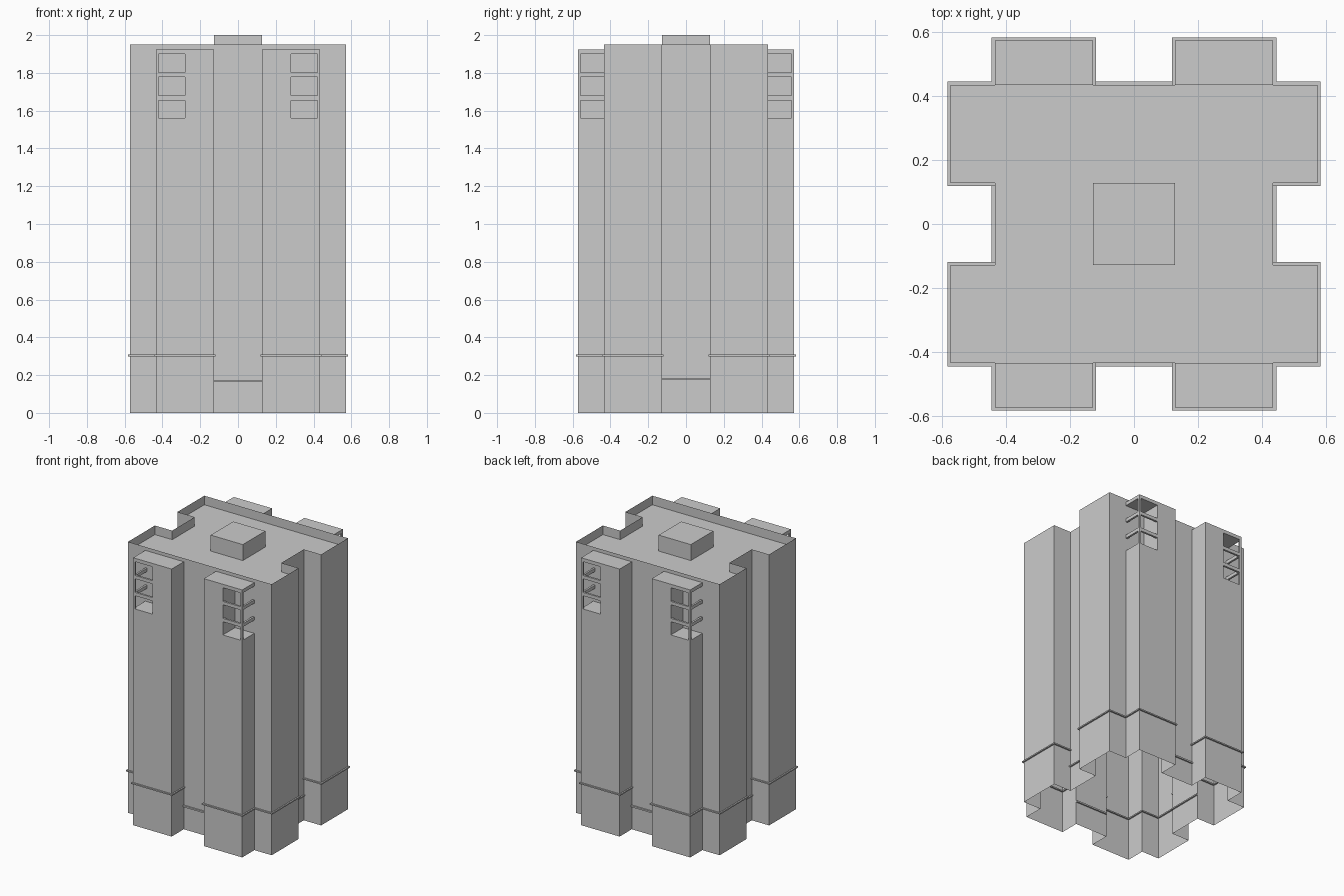
import bpy, bmesh

if "Cube" in bpy.data.objects:
    bpy.data.objects.remove(bpy.data.objects["Cube"])

# plan sizes: outer edge, body edge, recess half width, balcony inner wall
E, B, R, W = 0.572, 0.434, 0.128, 0.28
H_BAL, H_TOWER, H_TOP, H_ROOF = 1.56, 1.925, 1.95, 1.885
QUADS = [(1, 1), (-1, 1), (-1, -1), (1, -1)]


def make(name, build):
    bm = bmesh.new()
    build(bm)
    bmesh.ops.recalc_face_normals(bm, faces=bm.faces)
    me = bpy.data.meshes.new(name)
    bm.to_mesh(me)
    bm.free()
    ob = bpy.data.objects.new(name, me)
    bpy.context.collection.objects.link(ob)
    return ob


def wall(bm, path, z0, z1, closed=False):
    lo = [bm.verts.new((x, y, z0)) for x, y in path]
    hi = [bm.verts.new((x, y, z1)) for x, y in path]
    n = len(path)
    for i in range(n if closed else n - 1):
        j = (i + 1) % n
        bm.faces.new((lo[i], lo[j], hi[j], hi[i]))


def flat(bm, path, z):
    bm.faces.new([bm.verts.new((x, y, z)) for x, y in path])


def box(bm, x0, x1, y0, y1, z0, z1):
    p = [(x0, y0), (x1, y0), (x1, y1), (x0, y1)]
    wall(bm, p, z0, z1, True)
    flat(bm, p, z0)
    flat(bm, p, z1)
    bmesh.ops.remove_doubles(bm, verts=bm.verts, dist=1e-5)


def flip(path, s):
    return [(x * s[0], y * s[1]) for x, y in path]


def around(path):
    # repeat a quarter outline counter-clockwise round the plan
    out = []
    for s in QUADS:
        q = flip(path, s)
        out += q if s[0] * s[1] > 0 else q[::-1]
    return out


def ribbon(bm, path, w, z0, z1):
    # mitred strip along an axis-aligned path
    dirs = []
    for a, b in zip(path, path[1:]):
        dx, dy = b[0] - a[0], b[1] - a[1]
        l = abs(dx) + abs(dy)
        dirs.append((-dy / l, dx / l))
    offs = [dirs[0]]
    offs += [(a[0] + b[0], a[1] + b[1]) for a, b in zip(dirs, dirs[1:])]
    offs.append(dirs[-1])
    rings = []
    for (x, y), (ox, oy) in zip(path, offs):
        rings.append([bm.verts.new((x + k * w * ox, y + k * w * oy, z))
                      for k, z in ((-1, z0), (1, z0), (1, z1), (-1, z1))])
    for a, b in zip(rings, rings[1:]):
        for i in range(4):
            j = (i + 1) % 4
            bm.faces.new((a[i], a[j], b[j], b[i]))
    bm.faces.new(rings[0])
    bm.faces.new(rings[-1])


# quarter outlines, counter-clockwise in the +x +y corner
quarter_low = [(B, R), (E, R), (E, B), (B, B), (B, E), (R, E), (R, B)]
quarter_high = [(B, R), (E, R), (E, B)]
tower_rect = [(R, B), (B, B), (B, E), (R, E)]
low = around(quarter_low)
high = around(quarter_high)

# hollow walls with bays, upper walls with parapet, roof deck
make("lower_walls", lambda bm: wall(bm, low, 0, H_BAL, True))
make("upper_walls", lambda bm: wall(bm, high, H_BAL, H_TOP, True))
make("roof_deck", lambda bm: flat(bm, high, H_ROOF))
make("roof_housing", lambda bm: box(bm, -R, R, -R, R, H_ROOF, 2.0))


# bay tops: solid inner half, open corner balcony with floor and ceiling
def bay_tops(bm):
    for s in QUADS:
        wall(bm, flip([(R, B), (R, E), (W, E), (W, B)], s), H_BAL, H_TOWER)
        flat(bm, flip([(W, B), (B, B), (B, E), (W, E)], s), H_BAL)
        flat(bm, flip(tower_rect, s), H_TOWER)
        flat(bm, flip([(W, B), (B, B), (B, E), (W, E)], s), 1.90)
        wall(bm, flip([(W, E), (B, E), (B, B)], s), 1.90, H_TOWER)


make("bay_tops", bay_tops)


# balcony corner posts and the two rails on the front and the side
def balcony_frames(bm):
    t = 0.014
    for sx, sy in QUADS:
        box(bm, sx * (B - t), sx * B, sy * (E - t), sy * E, H_BAL, 1.90)
        for z in (1.655, 1.777):
            box(bm, sx * W, sx * (B - t), sy * (E - t), sy * E, z, z + 0.024)
            box(bm, sx * (B - t), sx * B, sy * B, sy * (E - t), z, z + 0.024)


make("balcony_frames", balcony_frames)


# thin string courses: round each corner block, lower ones in the recesses
def string_courses(bm):
    for s in QUADS:
        ribbon(bm, flip(quarter_low, s), 0.01, 0.299, 0.308)
    for k in (1, -1):
        ribbon(bm, [(-R, k * B), (R, k * B)], 0.01, 0.164, 0.175)
        ribbon(bm, [(k * B, -R), (k * B, R)], 0.01, 0.177, 0.186)


make("string_courses", string_courses)
